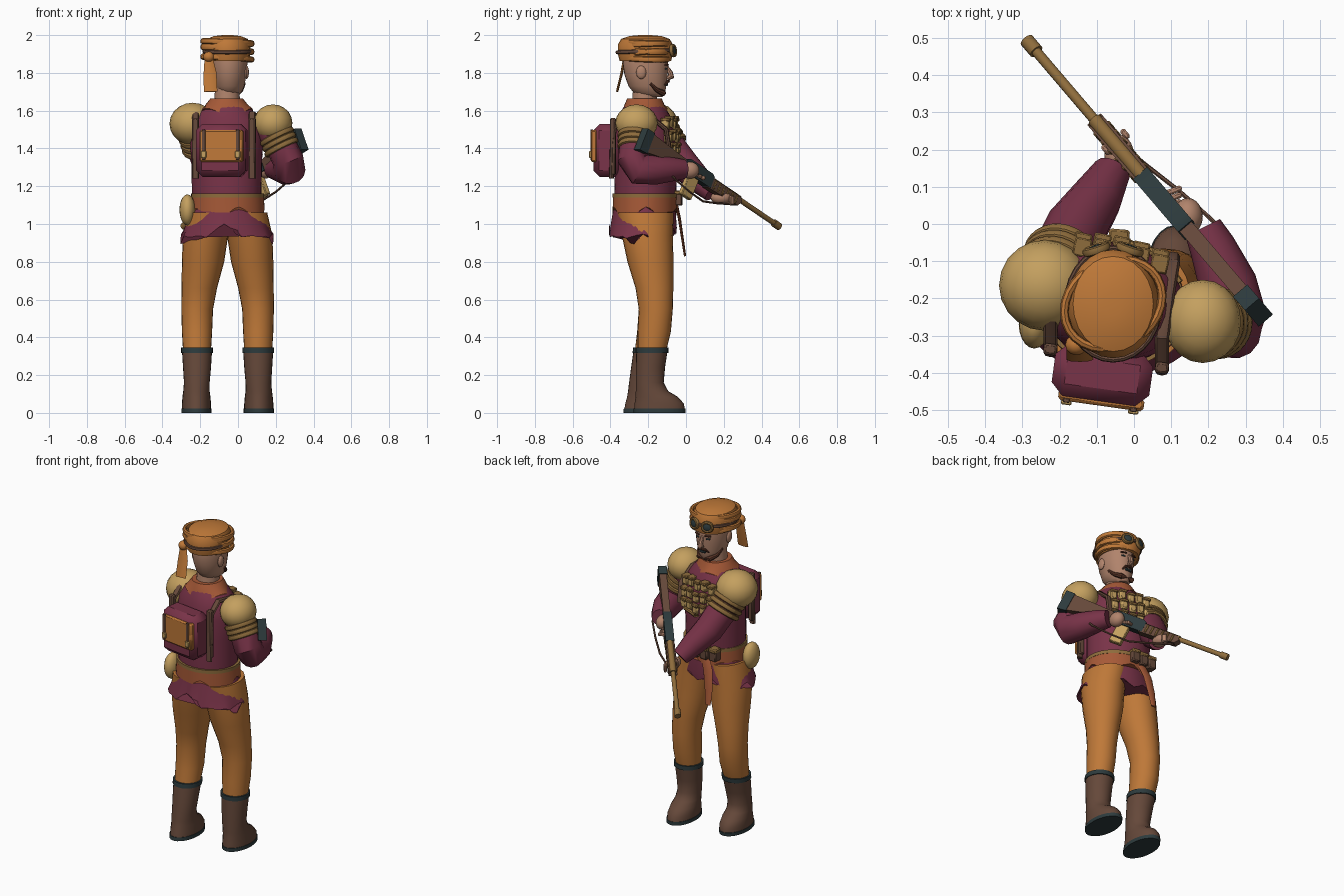
import bpy, bmesh, math
from math import sin, cos, pi, radians
from mathutils import Vector, Matrix

if "Cube" in bpy.data.objects:
    bpy.data.objects.remove(bpy.data.objects["Cube"])

COLORS = {
    "orange cloth": (0.52, 0.19, 0.04), "wine cloth": (0.19, 0.033, 0.065),
    "khaki": (0.55, 0.35, 0.115), "dark khaki": (0.27, 0.15, 0.045),
    "brown leather": (0.13, 0.065, 0.042), "rust cloth": (0.38, 0.1, 0.038),
    "dark steel": (0.026, 0.043, 0.046), "skin": (0.44, 0.23, 0.15),
    "beard brown": (0.1, 0.035, 0.02)}
MATS, PARTS = {}, []
for key, rgb in COLORS.items():
    m = MATS[key] = bpy.data.materials.new(key)
    m.use_nodes = True
    m.diffuse_color = (*rgb, 1)
    m.node_tree.nodes["Principled BSDF"].inputs["Base Color"].default_value = (*rgb, 1)


def finish(name, bm, mat, matrix=None):
    bmesh.ops.recalc_face_normals(bm, faces=bm.faces)
    me = bpy.data.meshes.new(name)
    bm.to_mesh(me)
    bm.free()
    me.materials.append(MATS[mat])
    ob = bpy.data.objects.new(name, me)
    bpy.context.collection.objects.link(ob)
    if matrix:
        ob.matrix_world = matrix
    PARTS.append(ob)
    return ob


def skin(name, rings, mat):
    """Closed surface through rings of points."""
    bm = bmesh.new()
    vs = [[bm.verts.new(p) for p in r] for r in rings]
    n = len(vs[0])
    for a, b in zip(vs, vs[1:]):
        for i in range(n):
            bm.faces.new((a[i], a[(i + 1) % n], b[(i + 1) % n], b[i]))
    bm.faces.new(vs[0])
    bm.faces.new(vs[-1])
    return finish(name, bm, mat)


def loft(name, rows, mat, yaw=0, n=24, hem=None):
    """Stack of level ellipses (x, y, z, rx, ry); hem shifts z of the first row."""
    rings = []
    for k, (x, y, z, rx, ry) in enumerate(rows):
        ring = []
        for i in range(n):
            a = 2 * pi * i / n
            p = Matrix.Rotation(radians(yaw), 3, 'Z') @ Vector((rx * cos(a), ry * sin(a), 0))
            ring.append(p + Vector((x, y, z + (hem(a) if hem and k == 0 else 0))))
        rings.append(ring)
    return skin(name, rings, mat)


def tube(name, pts, radii, mat, n=14):
    """Sweep along points; each radius is a number or a (wide, thick) pair."""
    pts = [Vector(p) for p in pts]
    rings = []
    for k, p in enumerate(pts):
        t = (pts[min(k + 1, len(pts) - 1)] - pts[max(k - 1, 0)]).normalized()
        side = Vector((1, 0, 0))
        side = (side - t * side.dot(t)).normalized()
        up = t.cross(side)
        r = radii[k] if isinstance(radii, list) else radii
        w, h = r if isinstance(r, tuple) else (r, r)
        rings.append([p + side * w * cos(2 * pi * i / n) + up * h * sin(2 * pi * i / n) for i in range(n)])
    return skin(name, rings, mat)


def ball(name, loc, size, mat, rot=None, seg=20):
    bm = bmesh.new()
    bmesh.ops.create_uvsphere(bm, u_segments=seg, v_segments=seg // 2, radius=1)
    mx = Matrix.Translation(loc) @ (rot or Matrix()) @ Matrix.Diagonal((*size, 1))
    bmesh.ops.transform(bm, matrix=mx, verts=bm.verts)
    return finish(name, bm, mat)


def box(name, loc, size, mat, yaw=0, bevel=0.006, base=None):
    bm = bmesh.new()
    bmesh.ops.create_cube(bm, size=1)
    bmesh.ops.scale(bm, vec=size, verts=bm.verts)
    if bevel:
        bmesh.ops.bevel(bm, geom=bm.edges[:], offset=bevel, segments=1, affect='EDGES')
    mx = Matrix.Translation(loc) @ Matrix.Rotation(radians(yaw), 4, 'Z')
    return finish(name, bm, mat, base @ mx if base else mx)


def hoop(name, loc, axis, r, thick, mat):
    """Ring of rope or cloth around an axis."""
    q = Vector(axis).to_track_quat('Z', 'Y')
    rings = [[Vector(loc) + q @ Vector(((r[0] + thick * cos(b)) * cos(a), (r[1] + thick * cos(b)) * sin(a),
              thick * 1.3 * sin(b))) for b in (i * pi / 4 for i in range(8))]
             for a in (k * 2 * pi / 28 for k in range(29))]
    return skin(name, rings, mat)


# Legs and boots, the second leg standing slightly further back
for side, word in ((1, "left"), (-1, "right")):
    def row(x, y, z, rx, ry):
        back = 0 if side > 0 else -0.055 * max(0, 1 - z / 0.45)
        return (x if side > 0 else -0.11 - x, y + back, z, rx, ry)
    loft(word + "_trouser", [row(*r) for r in (
        (.107, -.18, .33, .074, .076), (.107, -.168, .43, .08, .088), (.106, -.16, .55, .084, .09),
        (.095, -.167, .66, .094, .1), (.075, -.188, .8, .112, .122), (.062, -.205, .94, .12, .135),
        (.04, -.215, 1.06, .115, .15))], "orange cloth")
    loft(word + "_boot", [row(*r) for r in (
        (.11, -.14, .018, .077, .134), (.11, -.142, .05, .077, .13), (.11, -.155, .085, .074, .112),
        (.11, -.18, .115, .07, .086), (.108, -.192, .16, .068, .074), (.107, -.188, .24, .074, .077),
        (.107, -.18, .335, .08, .083))], "brown leather")
    loft(word + "_sole", [row(.11, -.14, z, .08, .137) for z in (0, .022)], "dark steel")
    loft(word + "_boot_cuff", [row(.107, -.18, z, .084, .087) for z in (.318, .345)], "dark steel")

# Tunic, ragged skirt, sash and collar
loft("tunic", [(-.058, -.215, 1.08, .182, .16), (-.06, -.215, 1.2, .186, .163), (-.06, -.21, 1.35, .19, .162),
     (-.06, -.21, 1.47, .198, .16), (-.06, -.215, 1.55, .185, .142), (-.06, -.22, 1.61, .13, .115),
     (-.06, -.22, 1.655, .082, .088)], "wine cloth", -12)
loft("tunic_skirt", [(-.058, -.23, .92, .248, .178), (-.058, -.225, .98, .225, .176),
     (-.055, -.22, 1.09, .185, .163)], "wine cloth", -5, 48,
     lambda a: .05 * abs(sin(a)) ** 6 + .018 * sin(7 * a) + .012 * sin(11 * a))
loft("waist_sash", [(-.055, -.218, 1.065, .196, .17), (-.055, -.217, 1.155, .191, .17)], "rust cloth", -5, 48,
     lambda a: .016 * sin(5 * a + 1) + .01 * sin(9 * a))
loft("belt", [(-.055, -.217, z, .194, .173) for z in (1.14, 1.162)], "dark khaki", -5)
loft("collar", [(-.06, -.22, 1.605, .14, .122), (-.06, -.22, 1.63, .114, .106), (-.06, -.22, 1.664, .086, .092)],
     "rust cloth", -12, 32, lambda a: .02 * sin(3 * a + 2) - .012)
tube("hanging_sash", [(-.1, -.05, 1.1), (-.13, -.035, 1.03), (-.145, -.02, .93), (-.15, -.005, .83)],
     [(.03, .008), (.032, .008), (.028, .007), (.018, .006)], "rust cloth", 8)
ball("canteen", (-.268, -.27, 1.075), (.042, .065, .082), "khaki")
for i in range(3):
    box("belt_pouch", (-.165 + .062 * i, -.052 + .004 * i, 1.135), (.052, .05, .075), "brown leather", -5)
    box("belt_pouch_flap", (-.165 + .062 * i, -.05 + .004 * i, 1.165), (.056, .056, .025), "dark khaki", -5)

# Chest rig with rows of ammunition pouches
fwd = -12
for r in range(3):
    for c in range(5):
        u = (c - 2) * .052
        x, y = -.035 + u, -.062 - .21 * u - 1.1 * u * u + (.0 if r < 2 else -.014)
        z = 1.39 + .07 * r + .01 * (c % 2)
        box("chest_pouch", (x, y, z), (.044, .045, .06), "khaki", fwd, .008)
        box("chest_pouch_flap", (x, y + .003, z + .022), (.047, .05, .018), "dark khaki", fwd, .004)
tube("chest_strap", [(-.2, -.13, 1.37), (-.12, -.06, 1.36), (-.03, -.05, 1.35), (.06, -.08, 1.36), (.12, -.16, 1.37)],
     .014, "dark khaki", 8)

# Backpack, flap, buckles and shoulder straps
box("backpack", (-.085, -.405, 1.39), (.265, .145, .28), "wine cloth", -8, .034)
box("backpack_flap", (-.088, -.472, 1.413), (.232, .034, .168), "orange cloth", -8, .008)
for s in (-1, 1):
    x = -.092 + .09 * s
    y = -.487 - .0126 * s
    box("flap_strap", (x, y, 1.42), (.018, .012, .16), "brown leather", -8, .002)
    box("flap_buckle", (x, y - .005, 1.368), (.028, .014, .035), "khaki", -8, .003)
    w, d = -.075 + .15 * s, -.025 * s
    tube("shoulder_strap", [(w, -.37 + d, 1.24), (w, -.365 + d, 1.42), (w, -.35 + d, 1.53), (w, -.28 + d, 1.585),
         (w + .015, -.17 + d, 1.575), (w + .03, -.08 + d, 1.5), (w + .03, -.062 + d, 1.38)],
         (.019, .013), "brown leather", 8)
    box("strap_bar", (w, -.362 + d, 1.41), (.036, .03, .3), "brown leather", -8)

# Arms, hands, shoulder pads and bands
tube("left_sleeve", [(.16, -.255, 1.53), (.225, -.27, 1.42), (.265, -.28, 1.34), (.272, -.25, 1.29),
     (.252, -.16, 1.285), (.21, -.06, 1.29), (.185, -.01, 1.29)], [.085, .082, .083, .085, .078, .062, .052],
     "wine cloth")
tube("right_sleeve", [(-.22, -.16, 1.52), (-.19, -.09, 1.41), (-.155, -.01, 1.31), (-.1, .07, 1.23),
     (-.06, .14, 1.165)], [.092, .088, .084, .07, .052], "wine cloth")
ball("left_hand", (.145, .02, 1.285), (.04, .05, .045), "skin")
ball("right_hand", (-.04, .185, 1.14), (.04, .055, .035), "skin")
for i in range(4):
    box("left_finger", (.105, .035 + .018 * i, 1.268 - .008 * i), (.05, .016, .02), "skin", 20, .005)
    box("right_finger", (-.075 + .017 * i, .2 + .014 * i, 1.15 - .008 * i), (.016, .03, .05), "skin", 40, .005)
ball("left_shoulder_pad", (.185, -.262, 1.535), (.103, .112, .098), "khaki")
ball("right_shoulder_pad", (-.24, -.165, 1.53), (.123, .122, .112), "khaki")
for i in range(3):
    t = i * .028
    hoop("left_arm_band", (.207 + t * .4, -.268, 1.462 - t), (.45, -.1, -.9), (.084, .086), .012, "dark khaki")
    hoop("right_arm_band", (-.212 + t * .3, -.125 + t * .6, 1.467 - t), (.3, .6, -.9), (.093, .095), .012,
         "dark khaki")

# Head and face
HX = -.045
tube("neck", [(-.058, -.22, 1.63), (-.056, -.215, 1.76)], [.068, .064], "skin")
loft("head", [(HX, -.175, 1.672, .035, .05), (HX, -.192, 1.69, .06, .082), (HX, -.205, 1.73, .079, .1),
     (HX, -.212, 1.79, .089, .114), (HX, -.215, 1.85, .095, .12), (HX, -.215, 1.9, .09, .115)], "skin", -4)
tube("nose", [(HX, -.105, 1.838), (HX, -.083, 1.8), (HX, -.078, 1.782), (HX, -.1, 1.768)],
     [.008, .014, .018, .01], "skin", 8)
tube("jaw_beard", [(HX + s * .078, -.2 + d, z) for s, d, z in
     ((-1, .01, 1.745), (-.8, .045, 1.71), (-.45, .08, 1.692), (0, .094, 1.69), (.45, .08, 1.692),
      (.8, .045, 1.71), (1, .01, 1.745))], [.008, .012, .017, .024, .017, .012, .008], "beard brown", 8)
box("mouth", (HX, -.103, 1.738), (.042, .014, .016), "dark steel", 0, .003)
for s in (-1, 1):
    tube("moustache", [(HX, -.093, 1.757), (HX + s * .022, -.098, 1.754), (HX + s * .037, -.113, 1.735)],
         [.008, .008, .004], "beard brown", 8)
    box("eye", (HX + s * .035, -.107, 1.822), (.024, .01, .01), "dark steel", -s * 18, .002)
    box("eyebrow", (HX + s * .036, -.102, 1.842), (.038, .012, .008), "beard brown", -s * 18, .002)
    ball("ear", (HX + s * .09, -.237, 1.803), (.013, .027, .036), "skin", seg=12)

# Wrapped headscarf, hanging tail and goggles
CX, CY = -.056, -.215
loft("headscarf", [(CX, CY, 1.862, .112, .136), (CX, CY, 1.9, .122, .146), (CX, CY, 1.95, .122, .146),
     (CX, CY, 1.98, .108, .128), (CX, CY, 1.995, .07, .085), (CX, CY, 2.0, .025, .03)], "orange cloth")
for z, tilt in ((1.878, .05), (1.9, -.09), (1.925, .1), (1.945, -.06), (1.962, .04)):
    hoop("headscarf_fold", (CX, CY, z), (tilt, tilt * .6, 1), (.113, .138), .012, "orange cloth")
ball("scarf_knot", (-.155, -.325, 1.885), (.03, .028, .028), "orange cloth", seg=12)
tube("scarf_tail", [(-.155, -.325, 1.88), (-.148, -.34, 1.8), (-.145, -.365, 1.7)],
     [(.022, .008), (.034, .007), (.036, .006)], "orange cloth", 8)
hoop("goggle_strap", (CX, CY, 1.915), (0, -.04, 1), (.125, .15), .008, "brown leather")
for s in (-1, 1):
    axis = Vector((s * .33, 1, .12))
    c = Vector((CX + s * .045, -.068, 1.918))
    hoop("goggle_rim", c, axis, (.03, .027), .009, "dark khaki")
    ball("goggle_lens", c, (.03, .027, .012), "dark steel", axis.to_track_quat('Z', 'Y').to_matrix().to_4x4())

# Rifle, built along its own axis from butt to muzzle
BUTT, MUZZLE = Vector((.325, -.225, 1.46)), Vector((-.285, .49, .975))
ax = (MUZZLE - BUTT).normalized()
ay = Vector((0, 0, 1)).cross(ax).normalized()
GUN = Matrix((ax, ay, ax.cross(ay))).transposed().to_4x4()
GUN.translation = BUTT
LEN = (MUZZLE - BUTT).length


def slab(name, outline, width, mat):
    bm = bmesh.new()
    face = bm.faces.new([bm.verts.new((x, -width / 2, z)) for x, z in outline])
    ext = bmesh.ops.extrude_face_region(bm, geom=[face])
    bmesh.ops.translate(bm, vec=(0, width, 0), verts=[v for v in ext["geom"] if isinstance(v, bmesh.types.BMVert)])
    return finish(name, bm, mat, GUN)


slab("rifle_stock", [(.02, -.075), (.02, .04), (.2, .03), (.36, .022), (.36, -.03), (.27, -.04), (.22, -.03)],
     .042, "brown leather")
slab("rifle_butt_plate", [(-.01, -.08), (-.01, .045), (.045, .045), (.045, -.075)], .05, "dark steel")
slab("rifle_receiver", [(.31, -.035), (.31, .03), (.33, .04), (.5, .04), (.52, .03), (.52, -.035)], .05, "dark steel")
slab("rifle_fore_end", [(.5, -.04), (.5, .022), (.73, .02), (.75, 0), (.73, -.03)], .048, "brown leather")
box("rifle_magazine", (.4, 0, -.085), (.075, .032, .13), "khaki", 0, .004, GUN)
for i in range(6):
    box("rifle_fore_end_rib", (.54 + .033 * i, 0, -.006), (.012, .056, .05), "dark khaki", 0, .003, GUN)
for label, a, b, r in (("barrel_shroud", .5, .74, .02), ("barrel", .7, LEN, .014), ("muzzle", LEN - .045, LEN, .02)):
    tube("rifle_" + label, [GUN @ Vector((a, 0, .012)), GUN @ Vector((b, 0, .012))], r, "dark khaki", 12)
tube("rifle_sling", [GUN @ Vector((.12, 0, -.06)), (.27, -.05, 1.23), (.2, .02, 1.17), (.12, .09, 1.12),
     (.03, .16, 1.11), GUN @ Vector((.72, 0, -.03))], .006, "brown leather", 6)

# Smooth shading with sharp creases kept
for ob in bpy.context.selected_objects:
    ob.select_set(False)
for ob in PARTS:
    ob.select_set(True)
bpy.context.view_layer.objects.active = PARTS[0]
bpy.ops.object.shade_smooth_by_angle(angle=radians(38))
